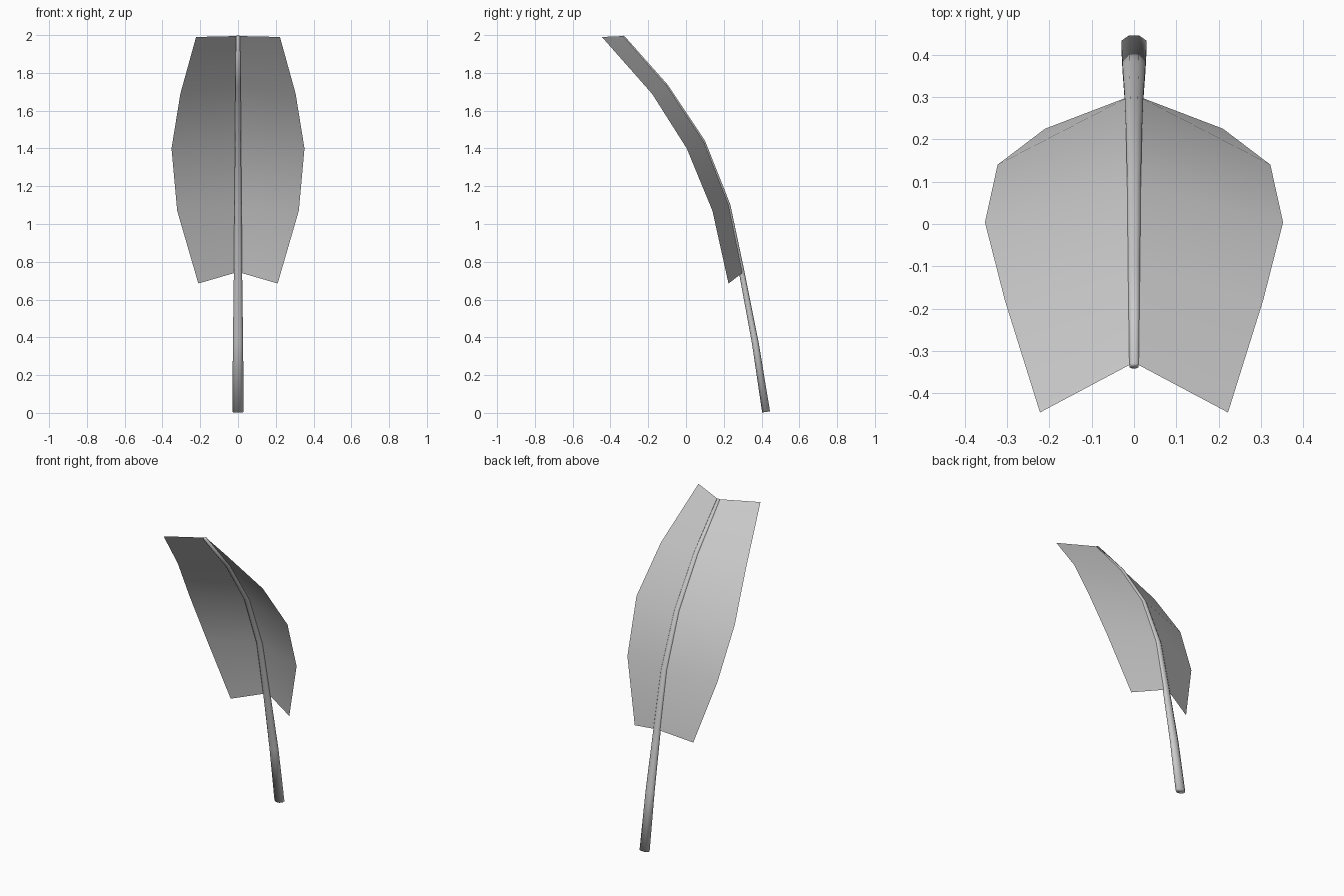
import bpy, bmesh
from math import cos, sin, pi
from mathutils import Vector

cube = bpy.data.objects.get("Cube")
if cube:
    bpy.data.objects.remove(cube)

grey = bpy.data.materials.new("plain grey")
grey.use_nodes = True
GREY = (0.6, 0.6, 0.6, 1)
grey.diffuse_color = GREY
grey.node_tree.nodes["Principled BSDF"].inputs["Base Color"].default_value = GREY


def finish(name, bm):
    mesh = bpy.data.meshes.new(name)
    bm.to_mesh(mesh)
    bm.free()
    mesh.materials.append(grey)
    for p in mesh.polygons:
        p.use_smooth = True
    obj = bpy.data.objects.new(name, mesh)
    bpy.context.collection.objects.link(obj)
    return obj


# Stem: tapered flattened octagon swept along a bent path (y, z, half width, half depth)
path = [(0.424, 0.005, 0.03, 0.021), (0.367, 0.37, 0.027, 0.018),
        (0.296, 0.74, 0.022, 0.015), (0.222, 1.10, 0.019, 0.013),
        (0.09, 1.435, 0.016, 0.012), (-0.107, 1.732, 0.014, 0.011),
        (-0.335, 1.992, 0.011, 0.009)]
SIDES = 8
bm = bmesh.new()
rings = []
for i, (y, z, w, d) in enumerate(path):
    a, b = path[max(i - 1, 0)], path[min(i + 1, len(path) - 1)]
    along = Vector((0, b[0] - a[0], b[1] - a[1])).normalized()
    across = Vector((1, 0, 0))
    depth = along.cross(across)
    k = 1 / cos(pi / SIDES)
    angles = [2 * pi * (s + 0.5) / SIDES for s in range(SIDES)]
    rings.append([bm.verts.new(Vector((0, y, z)) + across * w * k * cos(t)
                               + depth * d * k * sin(t)) for t in angles])
for low, high in zip(rings, rings[1:]):
    for s in range(SIDES):
        n = (s + 1) % SIDES
        bm.faces.new((low[s], low[n], high[n], high[s]))
bm.faces.new(rings[0][::-1])
bm.faces.new(rings[-1])
bmesh.ops.recalc_face_normals(bm, faces=bm.faces)
finish("stem", bm)

# Blade halves: thin sheets folded forward from the stem to the outer rim
rim = [(0.21, 0.225, 0.685), (0.322, 0.14, 1.07), (0.352, 0.004, 1.40),
       (0.305, -0.18, 1.69), (0.222, -0.445, 1.99)]
for name, side in (("left_blade", 1), ("right_blade", -1)):
    bm = bmesh.new()
    rows = []
    for (x, y, z), (sy, sz, w, d) in zip(rim, path[2:]):
        rows.append((bm.verts.new((side * w * 0.5, sy + 0.005, sz + 0.003)),
                     bm.verts.new((side * x, y, z))))
    for (a, b), (c, d) in zip(rows, rows[1:]):
        bm.faces.new((a, b, d, c) if side < 0 else (a, c, d, b))
    finish(name, bm)
